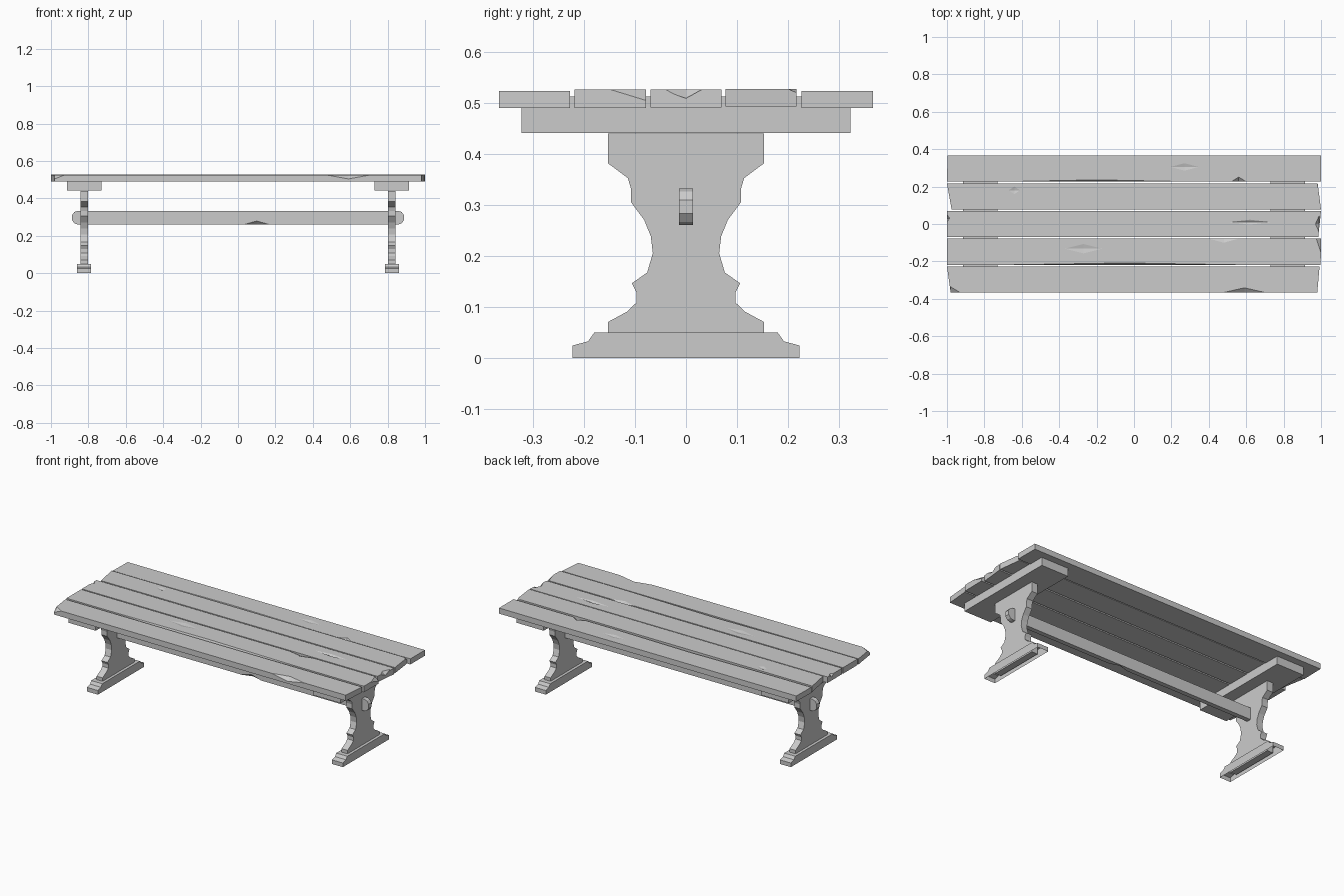
import bpy, bmesh
from mathutils import Vector

if "Cube" in bpy.data.objects:
    bpy.data.objects.remove(bpy.data.objects["Cube"])


def add_mesh(name, verts, faces):
    me = bpy.data.meshes.new(name)
    me.from_pydata(verts, [], faces)
    bm = bmesh.new()
    bm.from_mesh(me)
    bmesh.ops.recalc_face_normals(bm, faces=bm.faces)
    bm.to_mesh(me)
    bm.free()
    ob = bpy.data.objects.new(name, me)
    bpy.context.collection.objects.link(ob)
    return ob


def prism(name, outline, low, high, place):
    """Extrude a 2D outline from low to high; place(u, v, w) maps to xyz."""
    n = len(outline)
    verts = [place(u, v, w) for w in (low, high) for u, v in outline]
    faces = [list(range(n))[::-1], list(range(n, 2 * n))]
    faces += [[i, (i + 1) % n, n + (i + 1) % n, n + i] for i in range(n)]
    return add_mesh(name, verts, faces)


def along_x(u, v, w):
    return (w, u, v)


def along_y(u, v, w):
    return (u, w, v)


def along_z(u, v, w):
    return (u, v, w)


def mirrored(half):
    return half + [(-y, z) for y, z in reversed(half)]


def chip(ob, centre, size):
    """Carve a faceted notch with an octahedron."""
    c = Vector(centre)
    verts = [c + Vector([s * size[a] if a == k else 0 for k in range(3)])
             for a in range(3) for s in (1, -1)]
    faces = [(x, y, z) for x in (0, 1) for y in (2, 3) for z in (4, 5)]
    cutter = add_mesh("chip_cutter", verts, faces)
    cutter.hide_render = True
    mod = ob.modifiers.new("chip", 'BOOLEAN')
    mod.operation = 'DIFFERENCE'
    mod.solver = 'EXACT'
    mod.object = cutter
    bpy.context.view_layer.update()
    ev = ob.evaluated_get(bpy.context.evaluated_depsgraph_get())
    me = bpy.data.meshes.new_from_object(ev)
    ob.modifiers.clear()
    ob.data = me
    bpy.data.objects.remove(cutter)


# Seat planks: y range, z range, end x at (left front, left back, right front, right back), chips
planks = [
    (-.366, -.227, .490, .524, (-.98, -1, .98, .992),
     [((.59, -.366), (.11, .025, .02)), ((-.98, -.366), (.05, .03, .02))]),
    (-.218, -.078, .490, .527, (-1, -1, .998, 1),
     [((.48, -.078), (.08, .022, .01)), ((-.27, -.132), (.1, .025, .005)),
      ((1, -.078), (.025, .075, .022)), ((-.05, -.218), (.6, .01, .02))]),
    (-.070, .070, .491, .527, (-1, -1, .985, 1),
     [((.99, 0), (.02, .045, .02)), ((-1, .03), (.015, .02, .015)),
      ((.62, .01), (.11, .013, .007))]),
    (.077, .217, .493, .528, (-.975, -1, 1, .982),
     [((-.64, .18), (.03, .02, .005)), ((.982, .217), (.02, .02, .008))]),
    (.226, .366, .490, .524, (-1, -.997, 1, 1),
     [((.56, .226), (.04, .025, .02)), ((.27, .305), (.075, .02, .005)),
      ((-.2, .226), (.53, .01, .02))]),
]
for i, (y0, y1, z0, z1, (lf, lb, rf, rb), chips) in enumerate(planks):
    plank = prism(f"seat_plank_{i + 1}", [(lf, y0), (rf, y0), (rb, y1), (lb, y1)],
                  z0, z1, along_z)
    for (x, y), size in chips:
        chip(plank, (x, y, z1), size)

# Turned-look leg silhouette and stepped foot
leg_half = [(.153, .44), (.153, .382), (.114, .353), (.108, .333), (.108, .306),
            (.082, .271), (.069, .239), (.065, .206), (.076, .168), (.106, .147),
            (.097, .129), (.097, .109), (.116, .091), (.153, .071), (.153, .008)]
foot_half = [(.18, .05), (.192, .033), (.222, .025), (.222, 0)]

for side, s in (("left", -1), ("right", 1)):
    cx = .823 * s
    # Cross beam, let into the planks
    prism(f"{side}_cross_beam", mirrored([(.322, .513), (.322, .441)]),
          cx - .092, cx + .092, along_x)
    prism(f"{side}_leg", mirrored(leg_half), cx - .02, cx + .02, along_x)
    # Foot, open underneath
    foot = prism(f"{side}_foot", mirrored(foot_half), cx - .037, cx + .037, along_x)
    bm = bmesh.new()
    bm.from_mesh(foot.data)
    bottom = [f for f in bm.faces if all(v.co.z < .001 for v in f.verts)]
    bmesh.ops.delete(bm, geom=bottom, context='FACES_ONLY')
    bm.to_mesh(foot.data)
    bm.free()

# Stretcher with rounded ends and a chipped lower edge
end = [(.86, .261), (.875, .267), (.888, .284), (.888, .31), (.875, .327), (.86, .333)]
stretcher = prism("stretcher", end + [(-x, z) for x, z in reversed(end)],
                  -.014, .014, along_y)
chip(stretcher, (.1, -.014, .261), (.065, .02, .018))
